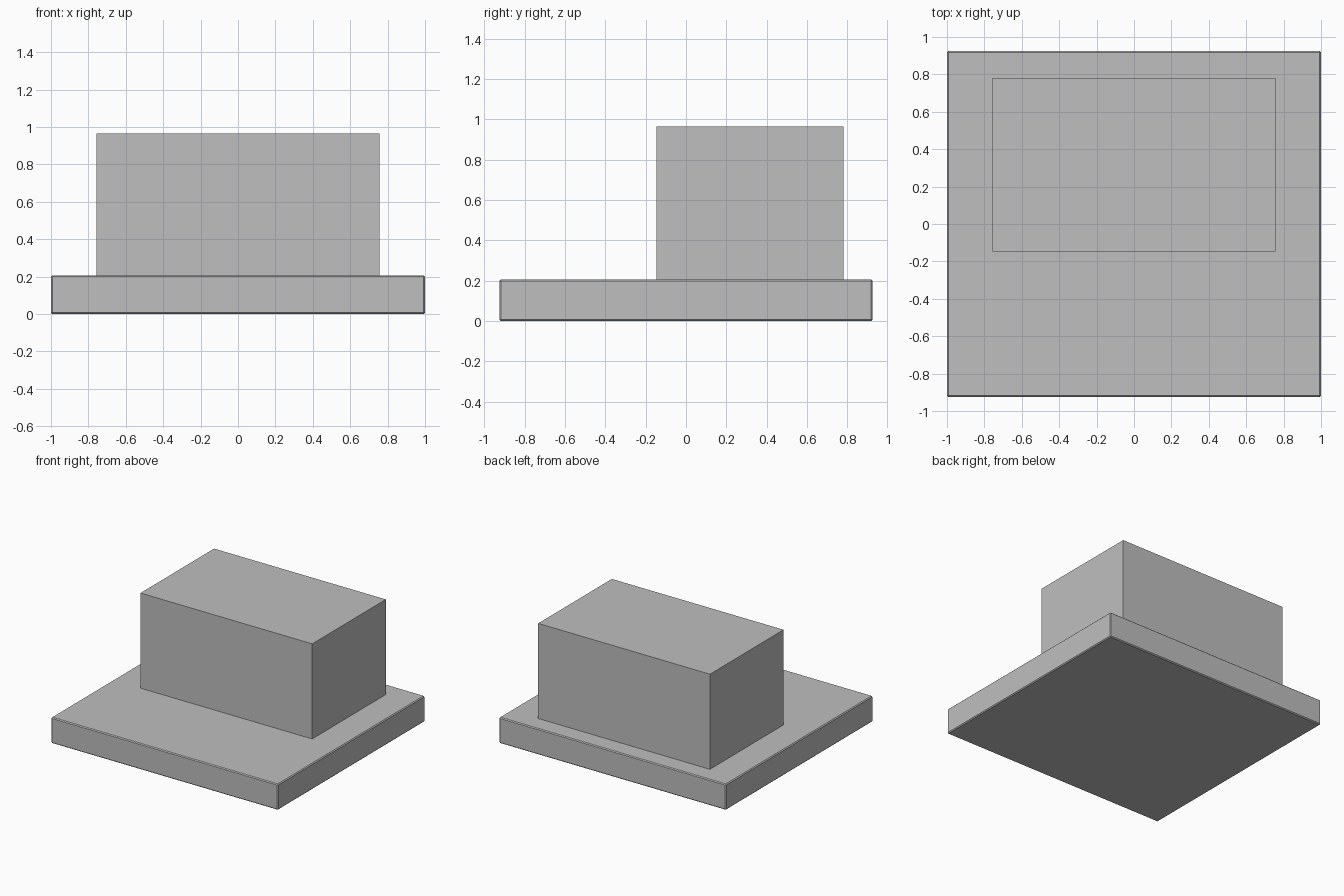
import bpy

cube = bpy.data.objects.get("Cube")
if cube:
    bpy.data.objects.remove(cube, do_unlink=True)

# Single plain grey
grey = bpy.data.materials.new("light_grey")
grey.use_nodes = True
colour = (0.52, 0.52, 0.52, 1)
grey.diffuse_color = colour
grey.node_tree.nodes["Principled BSDF"].inputs["Base Color"].default_value = colour


def box(name, low, high):
    """Box spanning two opposite corners."""
    centre = [(a + b) / 2 for a, b in zip(low, high)]
    bpy.ops.mesh.primitive_cube_add(size=1, location=centre)
    obj = bpy.context.object
    obj.name = obj.data.name = name
    obj.scale = [b - a for a, b in zip(low, high)]
    bpy.ops.object.transform_apply(location=False, rotation=False, scale=True)
    obj.data.materials.append(grey)
    return obj


# Wide base slab with a fine chamfer on its edges
base = box("base_slab", (-1, -0.925, 0), (1, 0.925, 0.206))
chamfer = base.modifiers.new("edge_chamfer", "BEVEL")
chamfer.width = 0.007
chamfer.segments = 1

# Sharp-edged block set towards the back
box("upper_block", (-0.757, -0.147, 0.2), (0.757, 0.78, 0.964))
